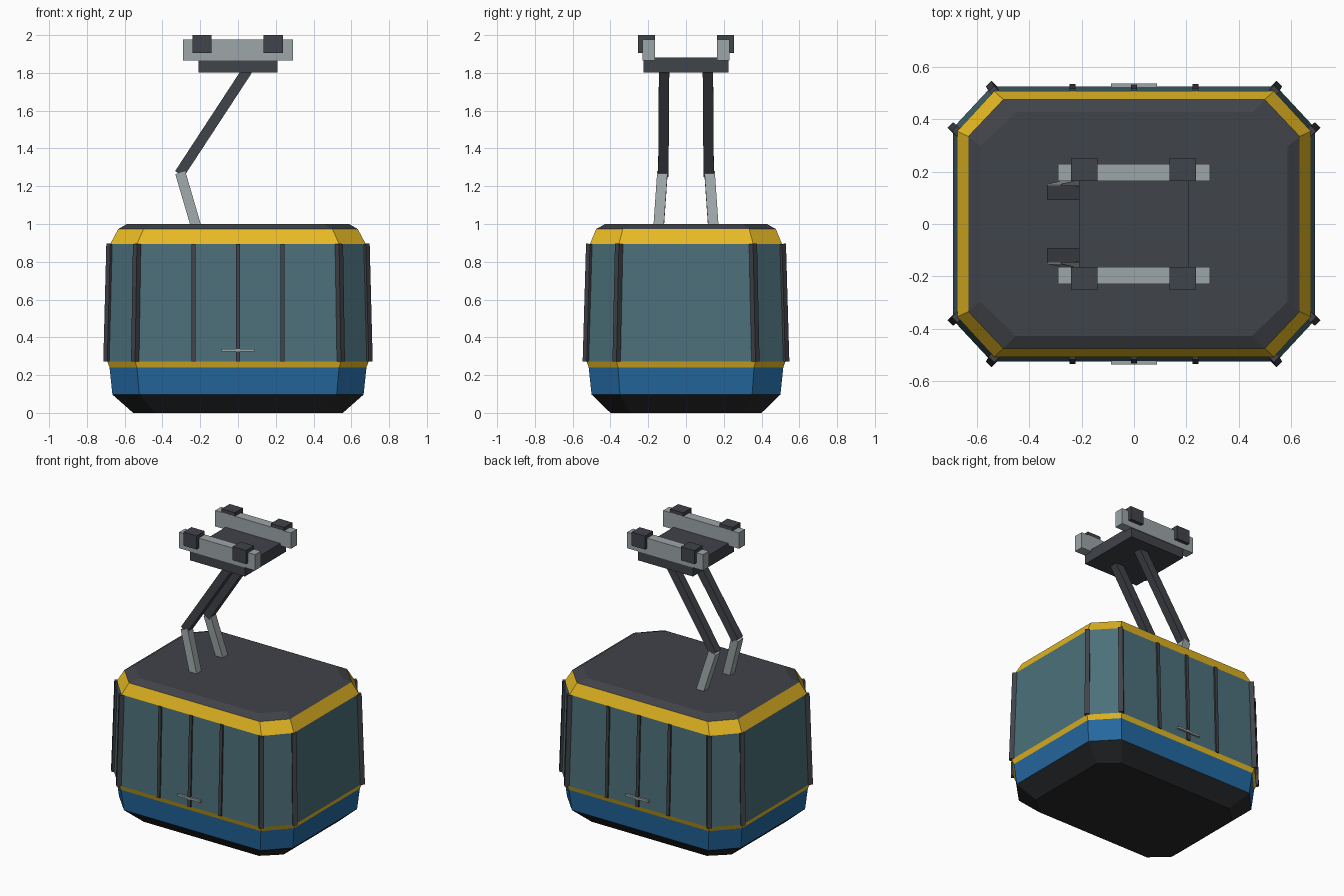
import bpy, bmesh
from mathutils import Vector, Matrix

if "Cube" in bpy.data.objects:
    bpy.data.objects.remove(bpy.data.objects["Cube"], do_unlink=True)


def material(name, *srgb):
    lin = [((c / 255 + 0.055) / 1.055) ** 2.4 for c in srgb] + [1]
    m = bpy.data.materials.new(name)
    m.use_nodes = True
    m.diffuse_color = lin
    m.node_tree.nodes["Principled BSDF"].inputs["Base Color"].default_value = lin
    return m


BASE = material("black underside", 39, 40, 42)
BLUE = material("blue panel", 36, 104, 160)
YELLOW = material("yellow trim", 234, 188, 36)
GLASS = material("tinted glass", 76, 112, 122)
DARK = material("dark metal", 64, 67, 73)
GREY = material("light grey metal", 158, 166, 168)


def add_object(name, bm, mats):
    bmesh.ops.recalc_face_normals(bm, faces=bm.faces)
    mesh = bpy.data.meshes.new(name)
    bm.to_mesh(mesh)
    bm.free()
    for m in mats:
        mesh.materials.append(m)
    obj = bpy.data.objects.new(name, mesh)
    bpy.context.collection.objects.link(obj)
    return obj


def box(name, centre, size, mat):
    bm = bmesh.new()
    bmesh.ops.create_cube(bm, size=1, matrix=Matrix.Translation(centre) @ Matrix.Diagonal((*size, 1)))
    return add_object(name, bm, [mat])


def beam(name, start, end, width, depth, facing, mat):
    """Square bar from start to end; depth runs along the facing direction."""
    start, end = Vector(start), Vector(end)
    axis = (end - start).normalized()
    side = axis.cross(Vector(facing)).normalized()
    out = side.cross(axis)
    rot = Matrix((side, out, axis)).transposed().to_4x4()
    scale = Matrix.Diagonal((width, depth, (end - start).length, 1))
    bm = bmesh.new()
    bmesh.ops.create_cube(bm, size=1, matrix=Matrix.Translation((start + end) / 2) @ rot @ scale)
    return add_object(name, bm, [mat])


# Cabin: stacked eight-sided rings (half x, half y, corner x, corner y, z)
RINGS = [
    (0.555, 0.400, 0.440, 0.295, 0.0),
    (0.665, 0.500, 0.522, 0.350, 0.097),
    (0.680, 0.515, 0.535, 0.360, 0.24),
    (0.692, 0.526, 0.545, 0.368, 0.272),
    (0.676, 0.508, 0.535, 0.355, 0.895),
    (0.634, 0.476, 0.500, 0.335, 0.973),
    (0.588, 0.428, 0.452, 0.297, 1.0),
]
BANDS = [BASE, BLUE, YELLOW, GLASS, YELLOW, DARK]


def corners(ring):
    hx, hy, cx, cy, z = ring
    quarter = [(hx, cy), (cx, hy)]
    pts = quarter + [(-x, y) for x, y in reversed(quarter)]
    pts += [(-x, -y) for x, y in pts]
    return [Vector((x, y, z)) for x, y in pts]


bm = bmesh.new()
loops = [[bm.verts.new(p) for p in corners(r)] for r in RINGS]
bm.faces.new(loops[0]).material_index = 0
bm.faces.new(loops[-1]).material_index = len(BANDS) - 1
for band, (low, high) in enumerate(zip(loops, loops[1:])):
    for i in range(8):
        j = (i + 1) % 8
        bm.faces.new((low[i], low[j], high[j], high[i])).material_index = band
add_object("cabin", bm, BANDS)

# Corner posts along the glass
sill, header = RINGS[3], RINGS[4]
for i, (a, b) in enumerate(zip(corners(sill), corners(header))):
    facing = (1 if a.x > 0 else -1, 1 if a.y > 0 else -1, 0)
    beam(f"corner_post_{i + 1}", a, b, 0.03, 0.03, facing, DARK)

# Window posts and door handle on front and back
for side, s in (("front", -1), ("back", 1)):
    for i, x in enumerate((-0.235, 0, 0.235)):
        beam(f"{side}_window_post_{i + 1}", (x, s * sill[1], sill[4]),
             (x, s * header[1], header[4]), 0.022, 0.02, (0, s, 0), DARK)
    box(f"{side}_door_handle", (0, s * 0.53, 0.332), (0.175, 0.016, 0.014), GREY)

# Hanger arms, carriage rails and grip blocks
for side, s in (("front", -1), ("back", 1)):
    beam(f"{side}_lower_arm", (-0.22, s * 0.145, 0.98), (-0.305, s * 0.125, 1.27),
         0.055, 0.055, (0, s, 0), GREY)
    beam(f"{side}_upper_arm", (-0.31, s * 0.12, 1.265), (0.05, s * 0.116, 1.815),
         0.055, 0.055, (0, s, 0), DARK)
    box(f"{side}_rail", (0, s * 0.197, 1.921), (0.58, 0.065, 0.11), GREY)
    for end, x in (("right", -0.19), ("left", 0.187)):
        box(f"{side}_{end}_grip_block", (x, s * 0.209, 1.953), (0.102, 0.088, 0.094), DARK)

box("carriage_plate", (0, 0, 1.842), (0.42, 0.45, 0.08), DARK)
